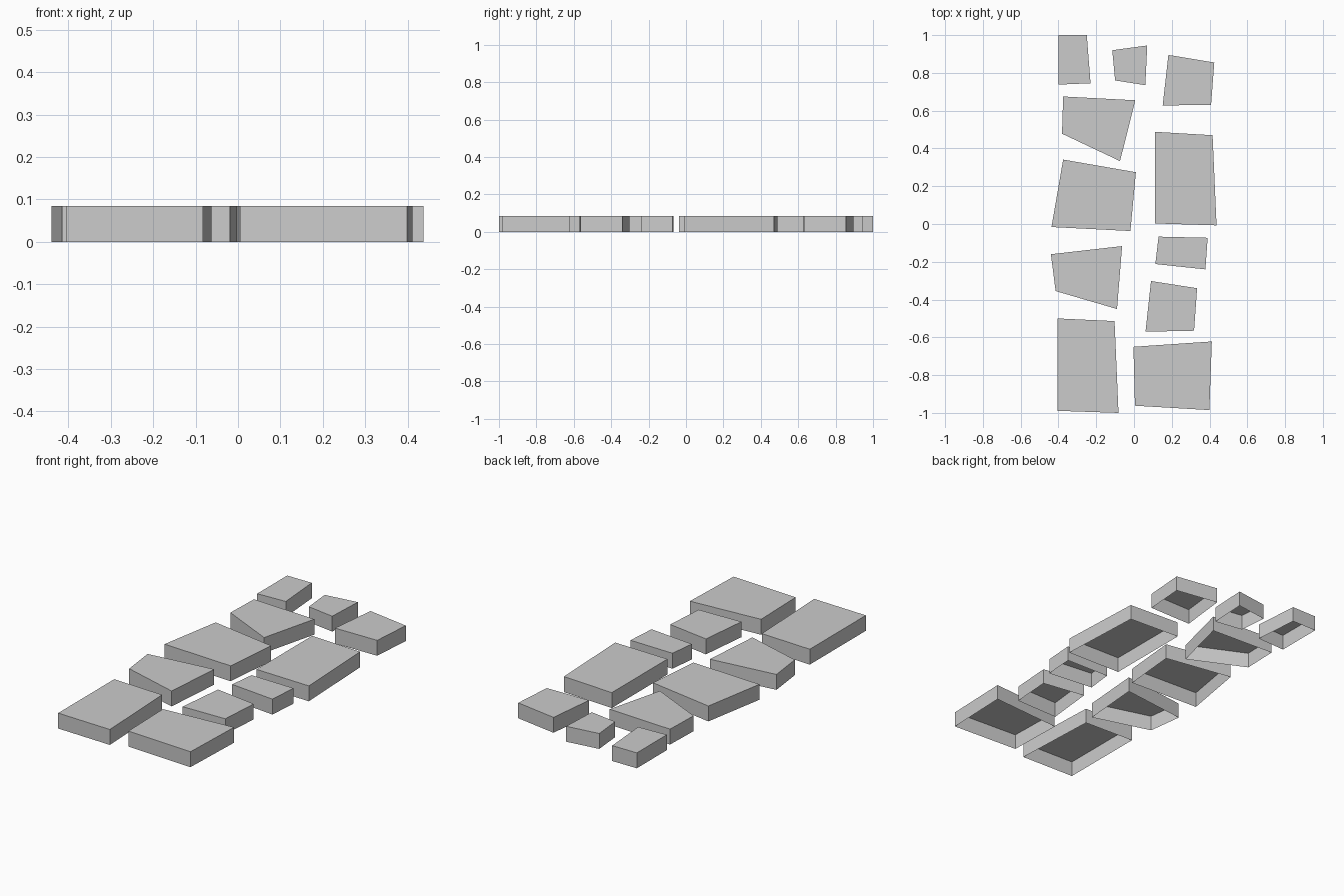
import bpy, bmesh

HEIGHT = 0.085

# Outline corners of each paving stone, clockwise from the back left
STONES = [
    [(-.40, 1.0), (-.25, 1.0), (-.23, .745), (-.40, .738)],
    [(-.115, .92), (.07, .945), (.06, .735), (-.10, .76)],
    [(.182, .895), (.425, .855), (.408, .63), (.152, .628)],
    [(-.375, .675), (.007, .655), (-.074, .333), (-.381, .478)],
    [(-.375, .341), (.01, .274), (-.019, -.037), (-.437, -.016)],
    [(.111, .488), (.416, .47), (.437, -.007), (.111, .003)],
    [(.13, -.067), (.39, -.073), (.378, -.24), (.113, -.212)],
    [(-.44, -.16), (-.063, -.117), (-.09, -.45), (-.415, -.355)],
    [(.09, -.302), (.334, -.34), (.318, -.565), (.061, -.57)],
    [(-.405, -.50), (-.103, -.514), (-.082, -1.0), (-.405, -.989)],
    [(-.003, -.65), (.412, -.622), (.399, -.985), (.005, -.962)],
]


def paving_stone(name, outline):
    """Flat top with straight sides, open underneath."""
    bm = bmesh.new()
    corners = outline[::-1]
    low = [bm.verts.new((x, y, 0)) for x, y in corners]
    high = [bm.verts.new((x, y, HEIGHT)) for x, y in corners]
    bm.faces.new(high)
    n = len(corners)
    for i in range(n):
        j = (i + 1) % n
        bm.faces.new((low[i], low[j], high[j], high[i]))
    mesh = bpy.data.meshes.new(name)
    bm.to_mesh(mesh)
    bm.free()
    bpy.context.collection.objects.link(bpy.data.objects.new(name, mesh))


# Path of stones
for k, outline in enumerate(STONES, 1):
    paving_stone(f"paving_stone_{k:02d}", outline)
